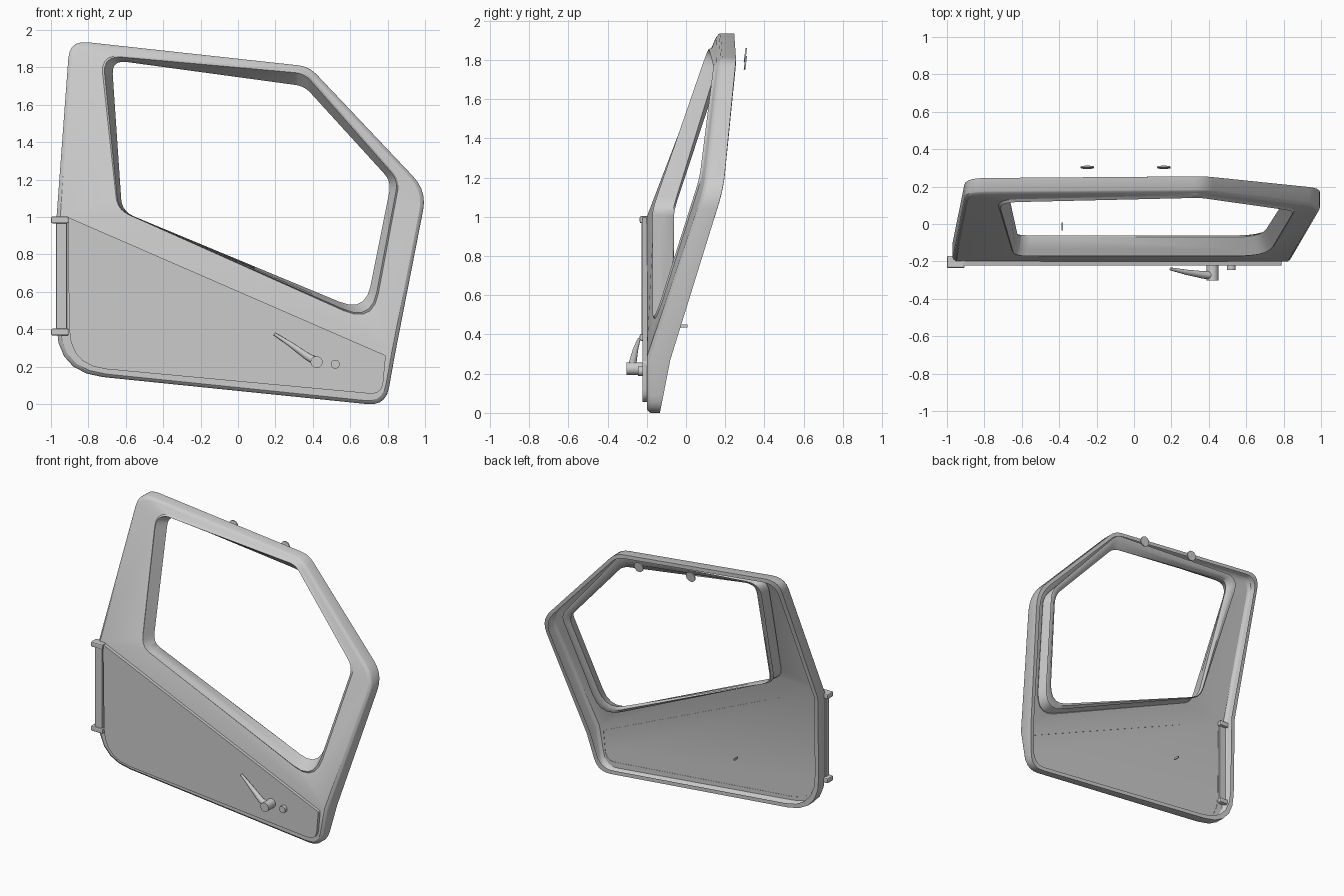
import bpy, bmesh, math
from mathutils import Vector

if "Cube" in bpy.data.objects:
    bpy.data.objects.remove(bpy.data.objects["Cube"])

N = 6  # samples per rounded corner


def rounded(corners):
    """Closed loop through corners (x, y, z, radius), N points per corner."""
    pts, out = [Vector(c[:3]) for c in corners], []
    for i, p in enumerate(pts):
        r = corners[i][3]
        a = p + (pts[i - 1] - p).normalized() * r
        b = p + (pts[(i + 1) % len(pts)] - p).normalized() * r
        for k in range(N):
            t = k / (N - 1)
            out.append(a * (1 - t) ** 2 + p * 2 * t * (1 - t) + b * t * t)
    return out


def build(name, strips, caps=(), angle=35):
    """Bridge each strip of closed loops, add flat caps, weld and shade."""
    bm = bmesh.new()
    for rings in strips:
        vs = [[bm.verts.new(p) for p in ring] for ring in rings]
        n = len(rings[0])
        for a, b in zip(vs, vs[1:]):
            for i in range(n):
                j = (i + 1) % n
                bm.faces.new((a[i], a[j], b[j], b[i]))
    for cap in caps:
        bm.faces.new([bm.verts.new(p) for p in cap])
    bmesh.ops.remove_doubles(bm, verts=bm.verts, dist=0.0005)
    bmesh.ops.recalc_face_normals(bm, faces=bm.faces)
    me = bpy.data.meshes.new(name)
    bm.to_mesh(me)
    bm.free()
    ob = bpy.data.objects.new(name, me)
    bpy.context.collection.objects.link(ob)
    return smooth(ob, angle)


def smooth(ob, angle=35):
    bpy.ops.object.select_all(action='DESELECT')
    ob.select_set(True)
    bpy.context.view_layer.objects.active = ob
    bpy.ops.object.shade_smooth_by_angle(angle=math.radians(angle))
    return ob


def shrink(ring, s, cx=0.0, cz=0.97):
    return [Vector((cx + (p.x - cx) * s, p.y, cz + (p.z - cz) * s)) for p in ring]


def lerp(a, b, t, dy=0.0):
    return [p.lerp(q, t) + Vector((0, dy, 0)) for p, q in zip(a, b)]


def box(name, lo, hi, bevel=0.004):
    lo, hi = Vector(lo), Vector(hi)
    bpy.ops.mesh.primitive_cube_add(size=1, location=(lo + hi) / 2)
    ob = bpy.context.object
    ob.name, ob.scale = name, hi - lo
    bpy.ops.object.transform_apply(location=False, rotation=False, scale=True)
    m = ob.modifiers.new("bevel", 'BEVEL')
    m.width, m.segments = bevel, 2
    return ob


def disc(name, loc, r, depth, sides=20):
    bpy.ops.mesh.primitive_cylinder_add(vertices=sides, radius=r, depth=depth,
                                        location=loc, rotation=(math.pi / 2, 0, 0))
    bpy.context.object.name = name
    return smooth(bpy.context.object)


# outer outline: x, front y, z, corner radius, flange depth
outer = [(-0.90, 0.155, 1.945, 0.10, 0.09), (0.38, 0.165, 1.805, 0.06, 0.09),
         (1.01, 0.09, 1.14, 0.11, 0.10), (0.84, -0.20, 0.27, 0, 0.12),
         (0.79, -0.20, -0.01, 0.10, 0.065), (-0.97, -0.20, 0.17, 0.25, 0.085),
         (-0.97, -0.20, 1.0, 0, 0.10)]
front = shrink(rounded(outer), 0.98)
edge = rounded([(x, y + 0.02, z, r) for x, y, z, r, d in outer])
back = rounded([(x, y + d, z, r) for x, y, z, r, d in outer])
lip = shrink(back, 0.97)

# outer flange running around the whole door
build("door_flange", [[front, lerp(front, edge, 0.75, -0.004), edge, back, lip]])

# window opening, front edge and rear edge of the reveal
win = rounded([(-0.735, 0.13, 1.87, 0.11), (0.355, 0.155, 1.785, 0.05),
               (0.865, 0.08, 1.20, 0.06), (0.72, -0.165, 0.43, 0.17),
               (-0.645, -0.165, 1.04, 0.07)])
rear = rounded([(-0.675, 0.18, 1.84, 0.08), (0.355, 0.205, 1.70, 0.05),
                (0.82, 0.15, 1.19, 0.06), (0.68, -0.07, 0.49, 0.15),
                (-0.62, -0.07, 1.03, 0.07)])

# sheet skin: upper frame around the window and lower flat sheet
upper = front[:4 * N] + front[6 * N:]
build("door_skin", [[upper, win]], caps=[front[3 * N:]], angle=20)

# window surround with raised bead and rear return
bead = lerp(win, rear, 0.2, -0.025)
back_return = [p + Vector((0, 0.09, 0)) for p in shrink(win, 1.005, 0.05, 1.15)]
build("window_surround", [[win, bead, lerp(win, rear, 0.5, -0.015), rear,
                           lerp(rear, back_return, 0.5, 0.012), back_return]], angle=50)

# lower outer panel plate
plate = rounded([(-0.91, -0.222, 1.0, 0.01), (0.79, -0.222, 0.26, 0.01),
                 (0.77, -0.222, 0.05, 0.07), (-0.90, -0.222, 0.205, 0.2)])
plate_back = [p + Vector((0, 0.024, 0)) for p in plate]
build("lower_panel", [[plate, plate_back]], caps=[plate])

# hinge post and knuckles on the left edge
box("hinge_post", (-0.972, -0.228, 0.38), (-0.915, -0.19, 0.99))
for i, z in enumerate((0.385, 0.985)):
    box(f"hinge_knuckle_{i}", (-1.0, -0.236, z - 0.018), (-0.905, -0.17, z + 0.018), 0.008)

# tapered door handle, its pivot and the lock button
cu = bpy.data.curves.new("door_handle", 'CURVE')
cu.dimensions, cu.bevel_depth, cu.bevel_resolution, cu.use_fill_caps = '3D', 1.0, 3, True
path = [(0.195, -0.24, 0.375, 0.008), (0.28, -0.258, 0.32, 0.014),
        (0.37, -0.272, 0.255, 0.02), (0.425, -0.275, 0.225, 0.024)]
sp = cu.splines.new('POLY')
sp.points.add(len(path) - 1)
for pt, (x, y, z, r) in zip(sp.points, path):
    pt.co, pt.radius = (x, y, z, 1), r
bpy.context.collection.objects.link(bpy.data.objects.new("door_handle", cu))
disc("handle_pivot", (0.42, -0.26, 0.225), 0.032, 0.085)
disc("lock_button", (0.52, -0.23, 0.213), 0.024, 0.03)

# inner stub and two catch tabs behind the top rail
box("inner_stub", (-0.388, -0.035, 0.435), (-0.38, 0.008, 0.45), 0.001)
for i, (x, z) in enumerate(((-0.25, 1.825), (0.16, 1.785))):
    tab = disc(f"catch_tab_{i}", (x, 0.303, z), 0.036, 0.008, 12)
    tab.rotation_euler.x += math.radians(-8)
